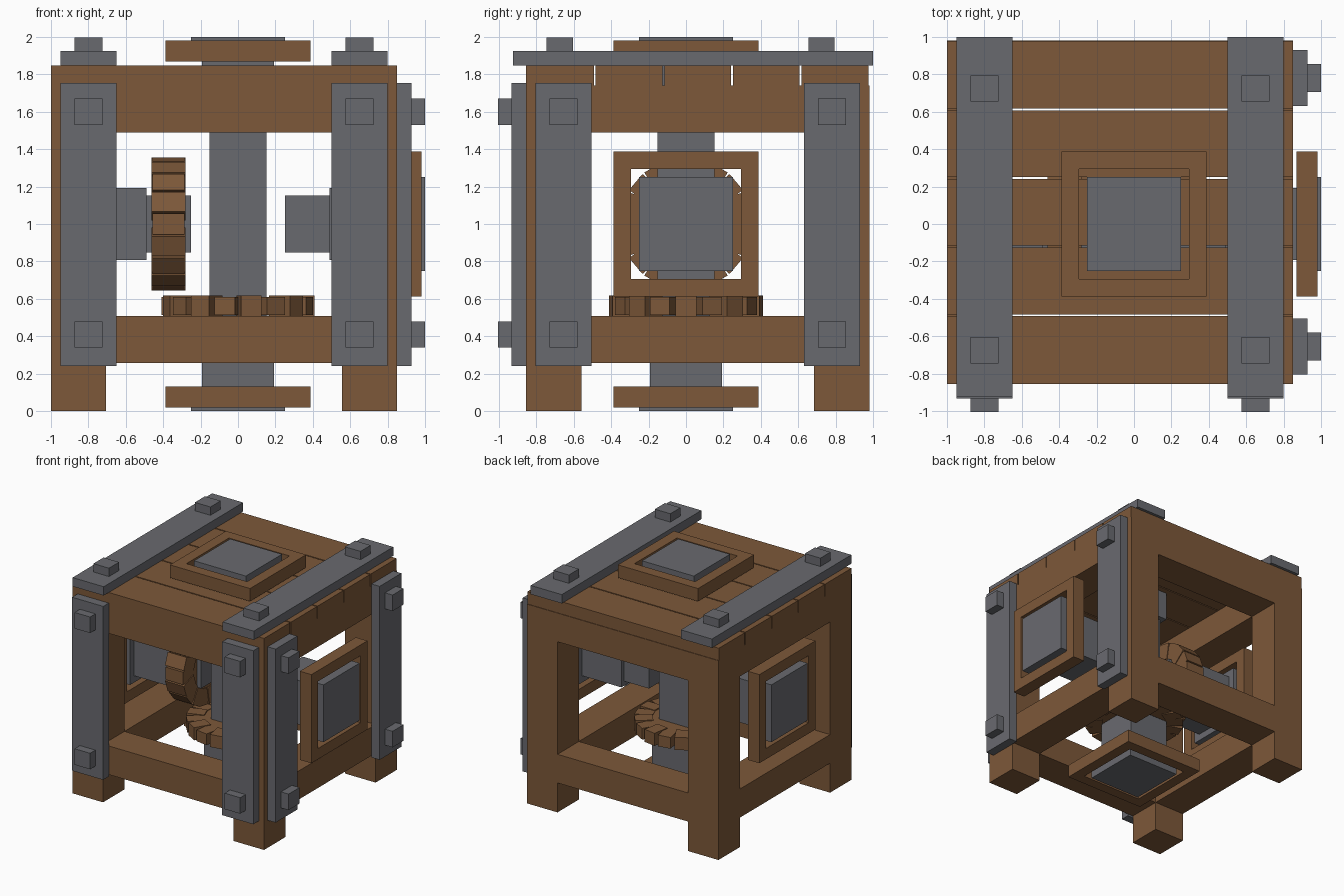
import bpy, bmesh, math
from mathutils import Matrix, Vector

cube = bpy.data.objects.get("Cube")
if cube:
    bpy.data.objects.remove(cube)


def material(name, rgb):
    m = bpy.data.materials.new(name)
    m.use_nodes = True
    m.diffuse_color = (*rgb, 1)
    m.node_tree.nodes["Principled BSDF"].inputs["Base Color"].default_value = (*rgb, 1)
    return m


WOOD = material("brown wood", (0.205, 0.098, 0.041))
IRON = material("grey iron", (0.141, 0.144, 0.159))


def add_box(bm, lo, hi, mat=Matrix()):
    """Axis-aligned box between two corners, then transformed."""
    lo, hi = Vector(lo), Vector(hi)
    place = Matrix.Translation((lo + hi) / 2) @ Matrix.Diagonal((*(hi - lo), 1))
    bmesh.ops.create_cube(bm, size=1, matrix=mat @ place)


def finish(bm, name, mat, matrix=Matrix()):
    mesh = bpy.data.meshes.new(name)
    bmesh.ops.transform(bm, matrix=matrix, verts=bm.verts)
    bmesh.ops.recalc_face_normals(bm, faces=bm.faces)
    bm.to_mesh(mesh)
    bm.free()
    mesh.materials.append(mat)
    ob = bpy.data.objects.new(name, mesh)
    bpy.context.collection.objects.link(ob)
    return ob


def boxes(name, mat, parts, matrix=Matrix()):
    bm = bmesh.new()
    for lo, hi in parts:
        add_box(bm, lo, hi)
    return finish(bm, name, mat, matrix)


# Timber case limits
X0, X1, Y0, Y1 = -1.0, 0.85, -0.855, 0.98
LEG, DECK, TOP = 0.295, 1.74, 1.847

# Corner legs
for sx, x in (("right", X0), ("left", X1 - LEG)):
    for sy, y in (("front", Y0), ("back", Y1 - LEG)):
        boxes(f"{sy}_{sx}_leg", WOOD, [((x, y, 0), (x + LEG, y + LEG, DECK))])

# Rails between the legs, lower and upper
for level, z0, z1 in (("lower", 0.257, 0.507), ("upper", 1.49, DECK)):
    for side, y in (("front", Y0), ("back", Y1 - LEG)):
        boxes(f"{level}_{side}_rail", WOOD, [((X0 + LEG, y, z0), (X1 - LEG, y + LEG, z1))])
    for side, x in (("right", X0), ("left", X1 - LEG)):
        boxes(f"{level}_{side}_rail", WOOD, [((x, Y0 + LEG, z0), (x + LEG, Y1 - LEG, z1))])

# Deck planks with narrow gaps
pitch = (Y1 - Y0) / 5
for i in range(5):
    y = Y0 + i * pitch
    boxes(f"deck_plank_{i + 1}", WOOD,
          [((X0, y + 0.005 * (i > 0), DECK), (X1, y + pitch - 0.005, TOP))])


# Iron straps, each with two square bolts; z is outward, y runs along the strap
def strap(name, start, end, bolts, matrix):
    boxes(name, IRON, [((-0.15, start, 0), (0.15, end, 0.077))], matrix)
    boxes(name + "_bolts", IRON,
          [((-0.075, b - 0.07, 0.077), (0.075, b + 0.07, 0.15)) for b in bolts], matrix)


face_front = Matrix.Rotation(math.pi / 2, 4, "X")
face_left = Matrix.Rotation(math.pi / 2, 4, "Z") @ face_front
for i, x in enumerate((-0.8, 0.65)):
    strap(f"top_strap_{i + 1}", -0.925, 1.0, (-0.675, 0.725), Matrix.Translation((x, 0, TOP)))
    strap(f"front_strap_{i + 1}", 0.24, 1.755, (0.41, 1.6),
          Matrix.Translation((x, Y0, 0)) @ face_front)
for i, y in enumerate((-0.655, 0.78)):
    strap(f"side_strap_{i + 1}", 0.24, 1.755, (0.41, 1.6),
          Matrix.Translation((X1, y, 0)) @ face_left)


# Shaft ends: square wooden ring, iron cap and stepped collar; z is outward
def shaft_end(name, matrix):
    a, b, z0, z1 = 0.387, 0.293, 0.868, 0.98
    boxes(name + "_ring", WOOD,
          [((-a, -a, z0), (a, -b, z1)), ((-a, b, z0), (a, a, z1)),
           ((-a, -b, z0), (-b, b, z1)), ((b, -b, z0), (a, b, z1))], matrix)
    boxes(name + "_cap", IRON, [((-0.25, -0.25, z0), (0.25, 0.25, 1.0))], matrix)
    boxes(name + "_collar", IRON, [((-0.192, -0.192, 0.49), (0.192, 0.192, z0))], matrix)
    boxes(name + "_shaft", IRON, [((-0.153, -0.153, 0.25), (0.153, 0.153, 0.49))], matrix)


centre = Matrix.Translation((0, 0, 1))
to_left = centre @ Matrix.Rotation(math.pi / 2, 4, "Y")
to_right = centre @ Matrix.Rotation(-math.pi / 2, 4, "Y")
shaft_end("top", centre)
shaft_end("bottom", centre @ Matrix.Rotation(math.pi, 4, "X"))
shaft_end("left", to_left)
shaft_end("right", to_right)
boxes("upright_shaft", IRON, [((-0.153, -0.153, 0.75), (0.153, 0.153, 1.25))])
boxes("upright_shaft_lower", IRON, [((-0.152, -0.152, 0.5), (0.152, 0.152, 0.76))])


# Gears: a disc with eighteen block teeth
def gear(name, radius, z0, z1, matrix):
    teeth, root = 18, radius - 0.085
    bm = bmesh.new()
    bmesh.ops.create_cone(bm, cap_ends=True, segments=teeth, radius1=root, radius2=root,
                          depth=z1 - z0 - 0.02,
                          matrix=Matrix.Translation((0, 0, (z0 + z1) / 2)))
    for i in range(teeth):
        step = 0.006 * (i % 2)
        add_box(bm, (root - 0.06, -0.055, z0 + step), (radius, 0.055, z1 - step),
                Matrix.Rotation(math.tau * i / teeth, 4, "Z"))
    finish(bm, name, WOOD, matrix)


gear("floor_gear", 0.408, 0.507, 0.617, Matrix())
gear("wall_gear", 0.35, 0.28, 0.462, to_right @ Matrix.Rotation(math.pi / 2, 4, "Z"))
